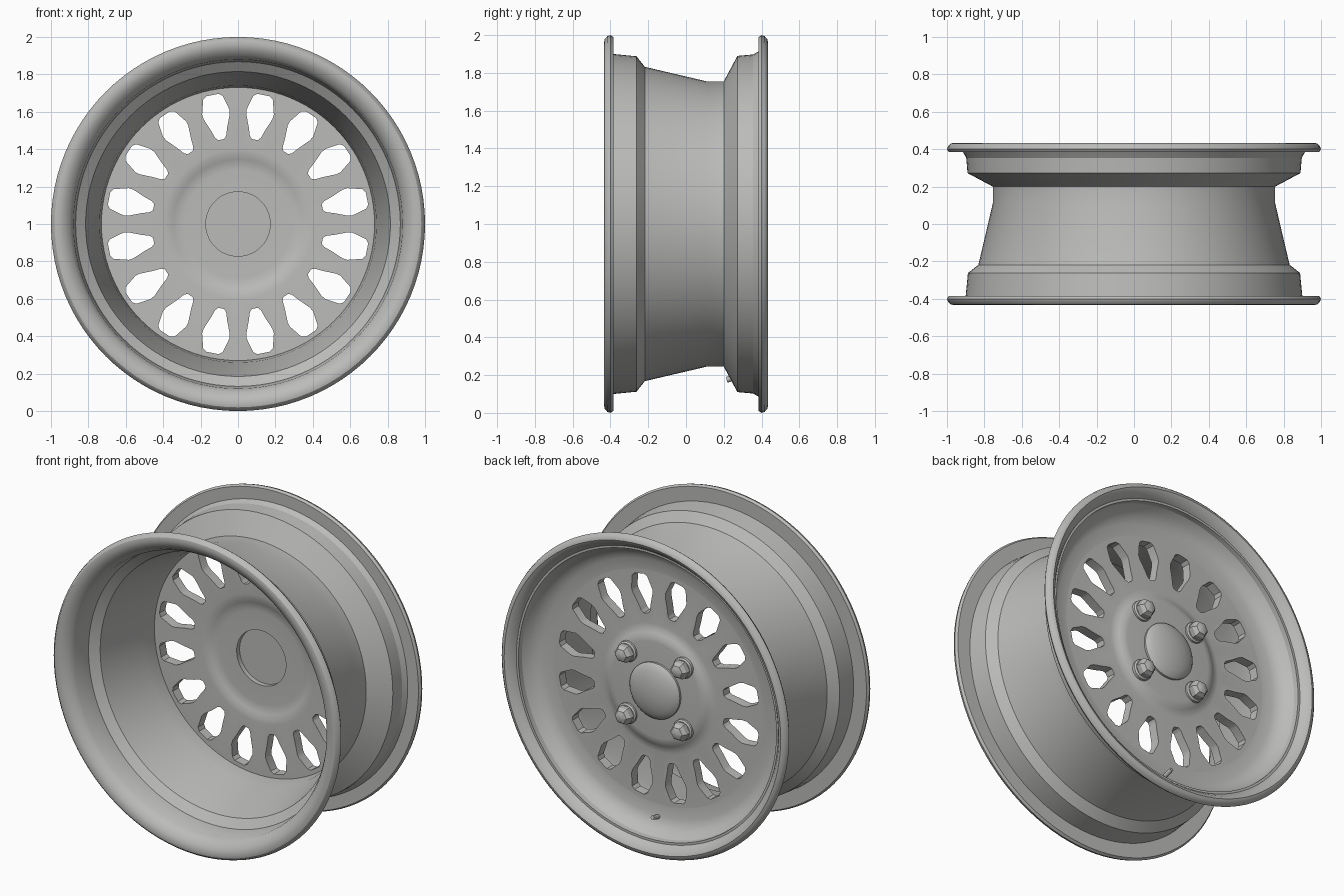
import bpy, bmesh, math
from mathutils import Matrix, Vector

if "Cube" in bpy.data.objects:
    bpy.data.objects.remove(bpy.data.objects["Cube"])

SEG = 96
CZ = 1.0  # axle height

metal = bpy.data.materials.new("grey metal")
metal.diffuse_color = (0.5, 0.5, 0.49, 1)
metal.use_nodes = True
metal.node_tree.nodes["Principled BSDF"].inputs["Base Color"].default_value = metal.diffuse_color


def finish(name, bm, angle=30):
    bmesh.ops.recalc_face_normals(bm, faces=bm.faces)
    me = bpy.data.meshes.new(name)
    bm.to_mesh(me)
    bm.free()
    ob = bpy.data.objects.new(name, me)
    bpy.context.collection.objects.link(ob)
    me.materials.append(metal)
    if angle:
        smooth(ob, angle)
    return ob


def smooth(ob, angle):
    bpy.ops.object.select_all(action='DESELECT')
    ob.select_set(True)
    bpy.context.view_layer.objects.active = ob
    bpy.ops.object.shade_smooth_by_angle(angle=math.radians(angle))


def lathe(name, profile, closed, seg=SEG, center=(0, CZ), angle=30):
    """Turn (radius, y) points around an axle parallel to y."""
    bm = bmesh.new()
    rings = []
    for r, y in profile:
        n = 1 if r < 1e-6 else seg
        rings.append([bm.verts.new((center[0] + r * math.cos(math.tau * i / seg), y,
                                    center[1] + r * math.sin(math.tau * i / seg)))
                      for i in range(n)])
    pairs = list(zip(rings, rings[1:]))
    if closed:
        pairs.append((rings[-1], rings[0]))
    for a, b in pairs:
        for i in range(seg):
            j = (i + 1) % seg
            if len(a) == 1 and len(b) == 1:
                continue
            if len(a) == 1:
                bm.faces.new((a[0], b[i], b[j]))
            elif len(b) == 1:
                bm.faces.new((a[i], a[j], b[0]))
            else:
                bm.faces.new((a[i], a[j], b[j], b[i]))
    return finish(name, bm, angle)


# barrel with both rolled flanges and the rear dish
lathe("barrel", [
    # outside, front to rear
    (0.88, -0.37), (0.90, -0.402), (0.93, -0.424), (0.96, -0.434), (0.98, -0.43),
    (0.994, -0.417), (1.0, -0.40), (0.99, -0.385), (0.90, -0.385),
    (0.888, -0.262), (0.832, -0.218), (0.755, 0.11), (0.755, 0.20),
    (0.89, 0.272), (0.90, 0.385), (0.99, 0.385), (1.0, 0.40),
    (0.994, 0.417), (0.98, 0.43), (0.965, 0.434),
    # rear dish down to the wheel face
    (0.945, 0.425), (0.92, 0.395), (0.895, 0.35), (0.87, 0.315), (0.84, 0.29),
    (0.80, 0.275), (0.73, 0.27),
    # inside, rear to front
    (0.73, 0.21), (0.74, 0.11), (0.815, -0.21), (0.868, -0.25),
], True)

# wheel face with raised hub and a round recess in front
face = lathe("wheel_face", [
    (0, 0.30), (0.30, 0.30), (0.325, 0.297), (0.35, 0.285), (0.37, 0.274), (0.40, 0.27),
    (0.73, 0.27), (0.73, 0.21), (0.40, 0.21), (0.37, 0.213), (0.345, 0.222),
    (0.32, 0.23), (0.29, 0.232), (0.172, 0.232), (0.172, 0.262), (0, 0.262),
], False, angle=None)

# sixteen window cutters: half outline as (radius, half width)
half = [(0.703, 0.033), (0.688, 0.053), (0.61, 0.074), (0.585, 0.071), (0.52, 0.045),
        (0.475, 0.03), (0.46, 0.016)]
outline = half + [(r, -w) for r, w in reversed(half)]
bm = bmesh.new()
for k in range(16):
    a = math.tau * (k + 0.5) / 16
    u, v = Vector((math.cos(a), 0, math.sin(a))), Vector((-math.sin(a), 0, math.cos(a)))
    lo, hi = [[bm.verts.new(u * r + v * w + Vector((0, y, CZ))) for r, w in outline]
              for y in (0.1, 0.4)]
    bm.faces.new(lo)
    bm.faces.new(hi[::-1])
    for i in range(len(lo)):
        j = (i + 1) % len(lo)
        bm.faces.new((lo[j], lo[i], hi[i], hi[j]))
cutter = finish("window_cutter", bm, None)
cutter.hide_render = True
mod = face.modifiers.new("windows", 'BOOLEAN')
mod.object = cutter
mod.operation = 'DIFFERENCE'
mod.solver = 'EXACT'
bpy.context.view_layer.objects.active = face
bpy.ops.object.modifier_apply(modifier=mod.name)
bpy.data.objects.remove(cutter)
smooth(face, 30)

# domed centre cap
lathe("centre_cap", [(0.175, 0.295), (0.175, 0.312), (0.165, 0.322), (0.135, 0.336),
                     (0.09, 0.348), (0.045, 0.354), (0, 0.356)], False, 64)

# four lug nuts: round washer and chamfered hexagon
for sx in (-1, 1):
    for sz in (-1, 1):
        c = (sx * 0.195, CZ + sz * 0.195)
        lathe("lug_washer", [(0, 0.295), (0.064, 0.295), (0.064, 0.312), (0.055, 0.32),
                             (0, 0.32)], False, 24, c)
        lathe("lug_nut", [(0, 0.31), (0.056, 0.31), (0.056, 0.352), (0.04, 0.374),
                          (0.018, 0.382), (0, 0.383)], False, 6, c, 20)

# valve stem through the bottom of the dish
bm = bmesh.new()
p, q = Vector((0, 0.215, CZ - 0.825)), Vector((0, 0.335, CZ - 0.79))
d = q - p
bmesh.ops.create_cone(bm, cap_ends=True, segments=12, radius1=0.016, radius2=0.012,
                      depth=d.length,
                      matrix=Matrix.Translation((p + q) / 2)
                      @ d.to_track_quat('Z', 'Y').to_matrix().to_4x4())
finish("valve_stem", bm)
